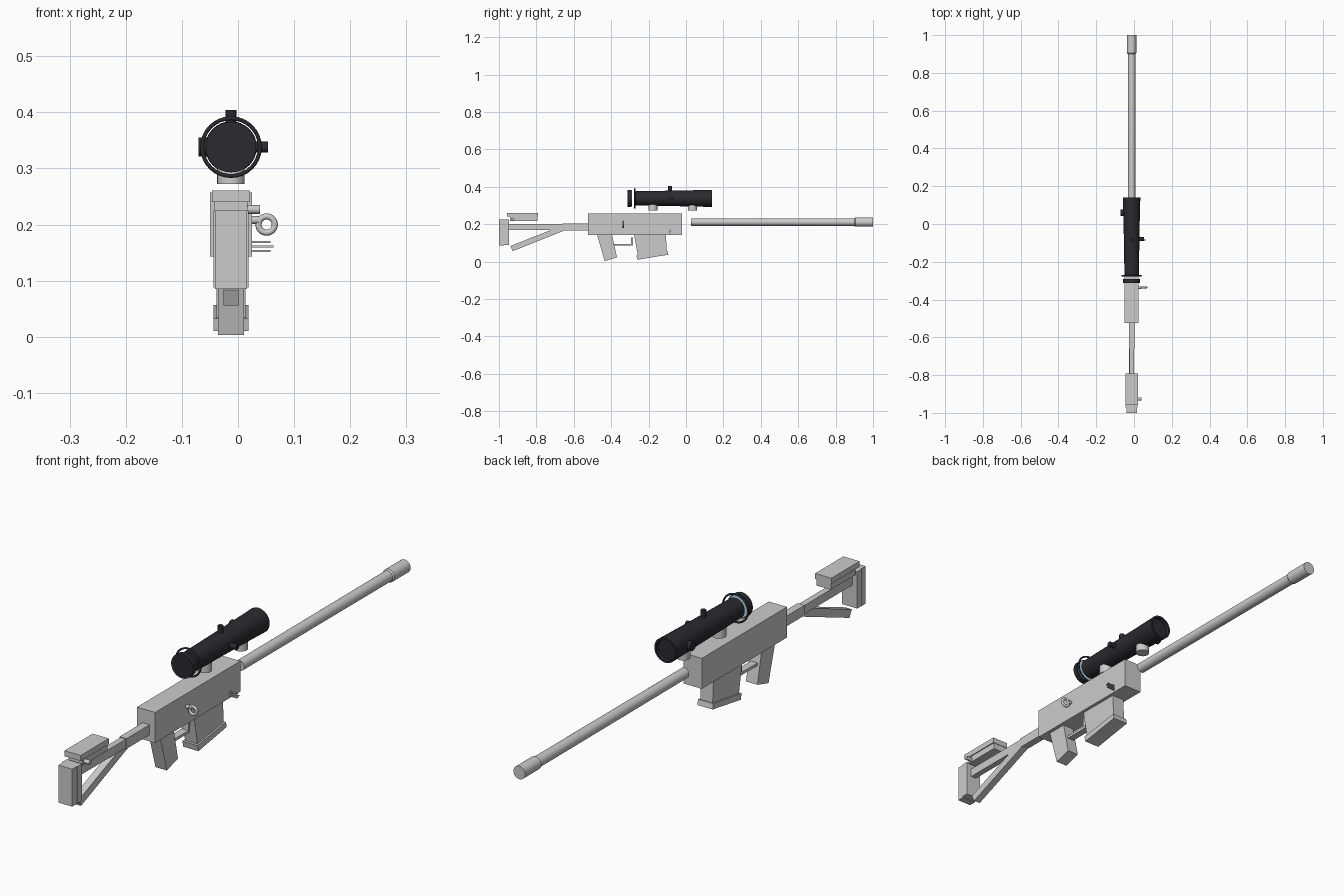
import bpy, bmesh, math
from mathutils import Vector

if "Cube" in bpy.data.objects:
    bpy.data.objects.remove(bpy.data.objects["Cube"])

CX = -0.0125   # centre plane of the body


def material(name, col):
    m = bpy.data.materials.new(name)
    m.diffuse_color = (*col, 1)
    m.use_nodes = True
    m.node_tree.nodes["Principled BSDF"].inputs["Base Color"].default_value = m.diffuse_color
    return m


DARK = material("scope_black", (0.022, 0.024, 0.028))
LENS = material("lens_blue", (0.45, 0.65, 0.8))


def finish(name, bm, mat=None, smooth=False):
    bmesh.ops.recalc_face_normals(bm, faces=bm.faces)
    me = bpy.data.meshes.new(name)
    bm.to_mesh(me)
    bm.free()
    ob = bpy.data.objects.new(name, me)
    bpy.context.collection.objects.link(ob)
    if mat:
        me.materials.append(mat)
    if smooth:
        bpy.ops.object.select_all(action='DESELECT')
        ob.select_set(True)
        bpy.context.view_layer.objects.active = ob
        bpy.ops.object.shade_smooth_by_angle(angle=math.radians(35))
    return ob


def plate(name, pts, x0, x1):
    """Side profile of (y, z) points extruded from x0 to x1."""
    bm = bmesh.new()
    f = bm.faces.new([bm.verts.new((x0, y, z)) for y, z in pts])
    r = bmesh.ops.extrude_face_region(bm, geom=[f])
    bmesh.ops.translate(bm, vec=(x1 - x0, 0, 0),
                        verts=[v for v in r['geom'] if isinstance(v, bmesh.types.BMVert)])
    return finish(name, bm)


def box(name, x0, x1, y0, y1, z0, z1):
    return plate(name, [(y0, z0), (y1, z0), (y1, z1), (y0, z1)], x0, x1)


def lathe(name, origin, axis, prof, n=32, mat=None):
    """Profile of (distance along axis, radius) turned about an axis."""
    rot = Vector((0, 0, 1)).rotation_difference(Vector(axis)).to_matrix()
    bm = bmesh.new()
    rings = []
    for d, r in prof:
        rings.append([bm.verts.new(Vector(origin) + rot @ Vector(
            (r * math.cos(2 * math.pi * i / n), r * math.sin(2 * math.pi * i / n), d)))
            for i in range(n)])
    for a, b in zip(rings, rings[1:]):
        for i in range(n):
            j = (i + 1) % n
            bm.faces.new((a[i], a[j], b[j], b[i]))
    bm.faces.new(rings[0][::-1])
    bm.faces.new(rings[-1])
    return finish(name, bm, mat, True)


def ring(name, loc, major, minor, mat=None):
    bpy.ops.mesh.primitive_torus_add(major_segments=32, minor_segments=10, major_radius=major,
                                     minor_radius=minor, location=loc, rotation=(math.pi / 2, 0, 0))
    ob = bpy.context.object
    ob.name = name
    bpy.ops.object.shade_smooth_by_angle(angle=math.radians(50))
    if mat:
        ob.data.materials.append(mat)


# Receiver
box("receiver", -0.05, 0.025, -0.524, -0.022, 0.143, 0.257)

# Barrel with thicker muzzle
lathe("barrel", (CX, 0, 0.211), (0, 1, 0),
      [(0.027, 0.0195), (0.9, 0.0205), (0.905, 0.0245), (1.0, 0.0245)], 24)

# Magazine, its base plate, and grip
plate("magazine", [(-0.278, 0.146), (-0.108, 0.146), (-0.102, 0.05), (-0.257, 0.03)], -0.038, 0.013)
plate("magazine_base", [(-0.265, 0.033), (-0.098, 0.057), (-0.094, 0.037), (-0.26, 0.01)], -0.044, 0.019)
plate("grip", [(-0.476, 0.146), (-0.396, 0.146), (-0.369, 0.022), (-0.435, 0.003)], -0.036, 0.011)

# Trigger guard
plate("trigger_guard", [(-0.392, 0.085), (-0.284, 0.085), (-0.284, 0.13), (-0.294, 0.13),
                        (-0.294, 0.095), (-0.392, 0.095)], -0.026, 0.001)

# Stock: tube, diagonal strut, butt and cheek rest
box("stock_tube_rear", -0.024, -0.001, -0.955, -0.66, 0.170, 0.202)
box("stock_tube_front", -0.027, 0.002, -0.66, -0.523, 0.167, 0.205)
plate("stock_strut", [(-0.94, 0.083), (-0.926, 0.056), (-0.64, 0.17), (-0.715, 0.172)], -0.026, 0.001)
box("butt_plate", -0.044, 0.019, -0.972, -0.946, 0.088, 0.225)
box("butt_pad", -0.041, 0.016, -1.0, -0.972, 0.085, 0.225)
box("cheek_base", -0.042, 0.017, -0.94, -0.793, 0.216, 0.242)
box("cheek_rest", -0.046, 0.021, -0.957, -0.791, 0.24, 0.261)
lathe("cheek_pin", (0, -0.926, 0.227), (1, 0, 0), [(0.0, 0.008), (0.039, 0.008)], 12)

# Charging handle with pull ring
lathe("handle_stem", (0, -0.337, 0.208), (1, 0, 0), [(0.02, 0.007), (0.037, 0.007)], 12)
ring("handle_ring", (0.051, -0.337, 0.2), 0.0145, 0.0055)

# Three thin fins on the right side
for i, (z, x) in enumerate([(0.169, 0.058), (0.161, 0.063), (0.153, 0.058)]):
    box(f"side_fin_{i + 1}", 0.02, x, -0.088, -0.082, z - 0.002, z + 0.002)

# Scope tube with hollow front, rear ring and eyepiece
SZ = 0.338
lathe("scope_tube", (CX, 0, SZ), (0, 1, 0),
      [(-0.274, 0.038), (0.02, 0.043), (0.139, 0.046), (0.139, 0.039), (0.125, 0.038)], 32, DARK)
ring("scope_rear_ring", (CX, -0.274, SZ), 0.0515, 0.0035, DARK)
lathe("eyepiece", (CX, 0, SZ), (0, 1, 0), [(-0.312, 0.045), (-0.292, 0.045)], 32, DARK)
lathe("eyepiece_lens", (CX, 0, SZ), (0, 1, 0), [(-0.292, 0.041), (-0.29, 0.041)], 32, LENS)

# Scope knobs
lathe("elevation_knob", (CX, -0.085, SZ), (0, 0, 1), [(0.03, 0.01), (0.066, 0.01)], 16, DARK)
lathe("windage_knob", (CX, -0.08, SZ), (1, 0, 0), [(0.03, 0.01), (0.066, 0.01)], 16, DARK)
lathe("focus_knob", (CX, 0.06, SZ), (-1, 0, 0), [(0.03, 0.017), (0.058, 0.017)], 16, DARK)

# Round scope mounts
for name, y in (("rear_mount", -0.177), ("front_mount", 0.035)):
    lathe(name, (CX, y, 0), (0, 0, 1), [(0.272, 0.0245), (0.305, 0.0245)], 24)
